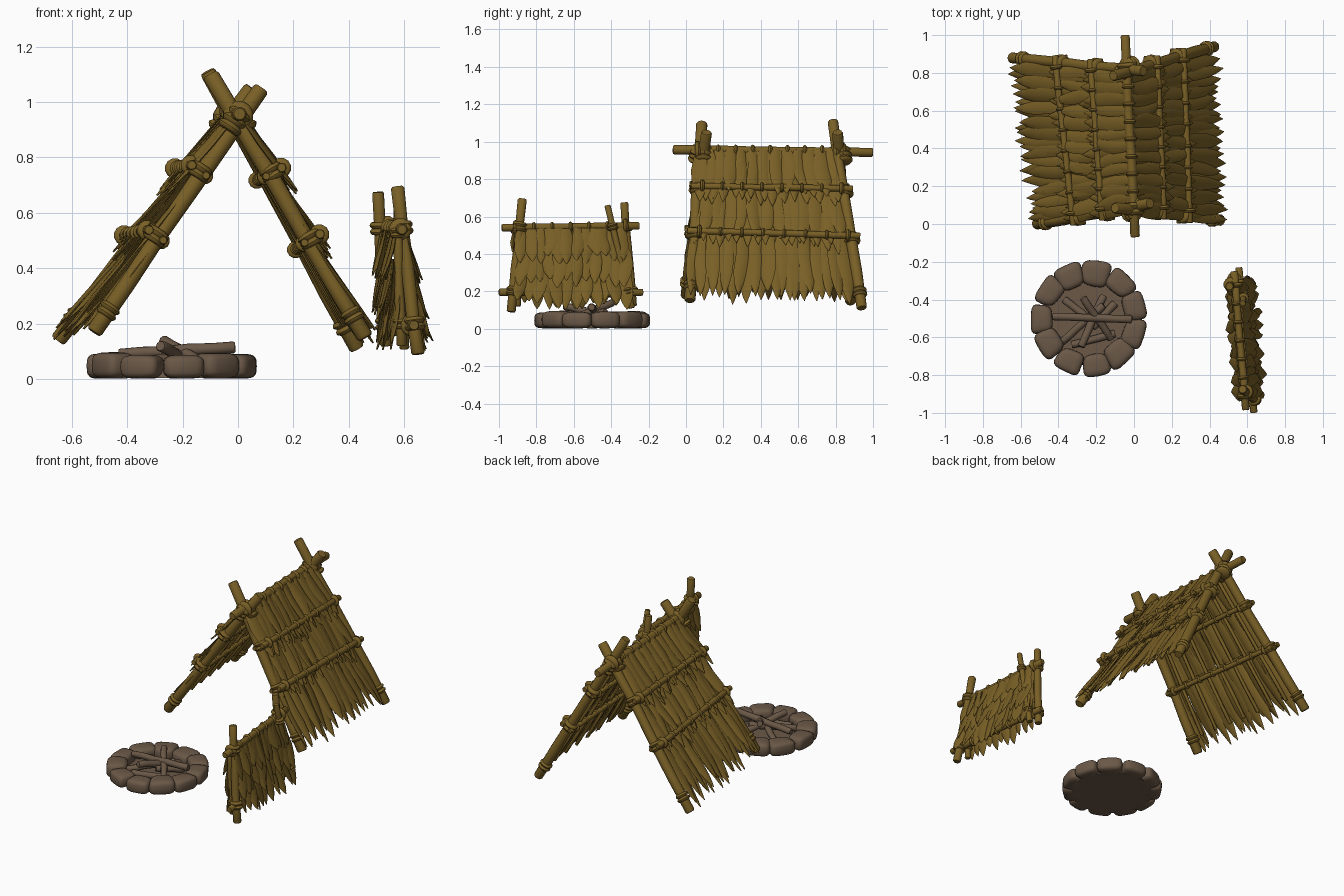
import bpy, bmesh, math, random
from mathutils import Vector as V

if "Cube" in bpy.data.objects:
    bpy.data.objects.remove(bpy.data.objects["Cube"])

random.seed(7)
R = random.uniform


def material(name, rgb):
    m = bpy.data.materials.new(name)
    m.diffuse_color = (*rgb, 1)
    m.use_nodes = True
    m.node_tree.nodes["Principled BSDF"].inputs["Base Color"].default_value = m.diffuse_color
    return m


WOOD = material("dry_straw_wood", (0.19, 0.115, 0.019))
STONE = material("grey_brown_stone", (0.145, 0.098, 0.063))


def finish(bm, name, mat, angle=45):
    bmesh.ops.recalc_face_normals(bm, faces=bm.faces)
    me = bpy.data.meshes.new(name)
    bm.to_mesh(me)
    bm.free()
    me.materials.append(mat)
    me.polygons.foreach_set("use_smooth", [True] * len(me.polygons))
    me.set_sharp_from_angle(angle=math.radians(angle))
    ob = bpy.data.objects.new(name, me)
    bpy.context.collection.objects.link(ob)
    return ob


def loft(bm, centres, u, w, sizes, n):
    """Skin elliptical rings with half sizes (along u, along w)."""
    rings = []
    for c, (a, b) in zip(centres, sizes):
        rings.append([bm.verts.new(c + u * a * math.cos(2 * math.pi * k / n)
                                   + w * b * math.sin(2 * math.pi * k / n)) for k in range(n)])
    for p, q in zip(rings, rings[1:]):
        for k in range(n):
            bm.faces.new((p[k], p[(k + 1) % n], q[(k + 1) % n], q[k]))
    bm.faces.new(rings[0])
    bm.faces.new(rings[-1])


def frame(d):
    u = d.orthogonal().normalized()
    return u, d.normalized().cross(u)


def pole(bm, a, b, r, n=12):
    a, b = V(a), V(b)
    d = b - a
    u, w = frame(d)
    e = min(0.3 * r / d.length, 0.1)
    cs, ss = [], []
    for t in (0, e, .2, .4, .6, .8, 1 - e, 1):
        wob = 0.12 * r if e < t < 1 - e else 0
        cs.append(a + d * t + u * R(-wob, wob) + w * R(-wob, wob))
        s = r * (0.82 if t in (0, 1) else R(.94, 1.06))
        ss.append((s, s))
    loft(bm, cs, u, w, ss, n)


def lash(bm, p, d, r, turns=2):
    """Rope binding of a few turns around a pole."""
    d = d.normalized()
    u, w = frame(d)
    step = r * 0.5
    cs, ss = [], []
    for i in range(turns * 4 + 1):
        s = r * (1.0 + 0.32 * math.sin(math.pi * (i % 4) / 4))
        cs.append(p + d * step * (i / 4 - turns / 2) * 1.6)
        ss.append((s, s))
    loft(bm, cs, u, w, ss, 12)


def leaf(bm, p0, p1, side, nrm, width, lift, thick=0.008):
    """Flattened, curved, pointed straw blade."""
    prof = ((0, .65), (.15, .85), (.4, 1), (.65, .95), (.82, .65), (.93, .33), (1, .05))
    bend = R(-.012, .012)
    tilt = R(-.3, .3)
    u = (side + nrm * tilt).normalized()
    w = (nrm - side * tilt).normalized()
    cs = [p0.lerp(p1, t) + nrm * lift * t ** 1.5 + side * bend * math.sin(t * 5) for t, _ in prof]
    loft(bm, cs, u, w, [(width * k, thick * (.4 + .6 * k)) for _, k in prof], 8)


# ---- Main shelter: crossed legs at both ends, ridge pole ----
RIDGE = (V((0.0, 0.08, 0.95)), V((-0.035, 0.82, 0.945)))
FEET = {-1: (V((-.52, 0, .17)), V((-.65, .88, .14))),
        1: (V((.46, .02, .15)), V((.43, .94, .11)))}
TOPS = {-1: (V((.085, .11, 1.05)), V((.05, .81, 1.05))),
        1: (V((-.10, .085, 1.10)), V((-.11, .785, 1.11)))}
bm = bmesh.new()
for s in (-1, 1):
    for e in (0, 1):
        mid = RIDGE[e] + V((0, .018 * s, 0))
        pole(bm, FEET[s][e], TOPS[s][e], .03)
        d = TOPS[s][e] - FEET[s][e]
        lash(bm, mid - d * .02, d, .036, 3)
finish(bm, "shelter_legs", WOOD)

bm = bmesh.new()
pole(bm, (.006, -.07, .957), (-.047, 1.0, .943), .025)
ridge_dir = RIDGE[1] - RIDGE[0]
for i in range(9):
    lash(bm, RIDGE[0] + ridge_dir * i / 8 + V((0, 0, .003)), ridge_dir, .026, 1)
for p in RIDGE:
    lash(bm, p, ridge_dir, .042, 2)
finish(bm, "ridge_pole", WOOD)


def slope(s, t, v, off=0.0):
    """Point on a roof slope: t down from the ridge, v front to back."""
    top = RIDGE[0].lerp(RIDGE[1], v)
    bot = FEET[s][0].lerp(FEET[s][1], v)
    return top.lerp(bot, t) + slope_normal(s) * off


def slope_normal(s):
    down = (FEET[s][0] + FEET[s][1] - RIDGE[0] - RIDGE[1])
    n = down.cross(ridge_dir).normalized()
    return n if n.z > 0 else -n


for s, label in ((-1, "left"), (1, "right")):
    nrm = slope_normal(s)
    # Thatch in three overlapping rows
    bm = bmesh.new()
    for t0, t1, base in ((.53, 1.0, .0), (.24, .65, .006), (.0, .36, .012)):
        for i in range(12):
            v = .03 + .89 * i / 11
            for layer in (0, 1):
                vv = v + layer * .035 - .015 + R(-.008, .008)
                te = t1 + R(-.035, .03) - layer * .03
                p0, p1 = slope(s, t0, vv, base + .008 * layer), slope(s, te, vv + R(-.012, .012), base + .008 * layer)
                side = (p1 - p0).cross(nrm).normalized()
                leaf(bm, p0, p1, side, nrm, R(.034, .046), R(.015, .045))
    finish(bm, label + "_thatch", WOOD, 60)
    # Battens outside and inside, with bindings
    bm = bmesh.new()
    for t in (.26, .56):
        for off, r in ((.042, .018), (-.022, .015)):
            a, b = slope(s, t, -.05, off), slope(s, t, 1.05, off)
            pole(bm, a, b, r)
            for i in range(8):
                lash(bm, a.lerp(b, .07 + .86 * i / 7), b - a, r * (1.55 if i in (0, 7) else 1.15), 1)
        for e in (0, 1):
            lash(bm, slope(s, t, e, .005), FEET[s][e] - RIDGE[e], .034, 2)
    finish(bm, label + "_battens", WOOD)
    # Thin rafters under the thatch
    bm = bmesh.new()
    for i in range(7):
        v = .1 + .8 * i / 6
        pole(bm, slope(s, .02, v, -.008), slope(s, .9, v, -.008), .011, 8)
    for e in (0, 1):
        lash(bm, slope(s, .9, e), FEET[s][e] - RIDGE[e], .031, 2)
    finish(bm, label + "_rafters", WOOD)

# ---- Small wind screen ----
T0, T1 = V((.53, -.25, .55)), V((.592, -.985, .54))
B0, B1 = V((.555, -.23, .195)), V((.635, -1.0, .195))
bm = bmesh.new()
for a, b, r in (((.505, -.33, .675), (.535, -.285, .12), .023),
                ((.575, -.42, .66), (.60, -.29, .11), .018),
                ((.575, -.875, .695), (.65, -.935, .09), .024),
                ((.575, -.91, .55), (.59, -.90, .12), .018)):
    pole(bm, a, b, r)
    for z in (.545, .2):
        a1, b1 = V(a), V(b)
        k = min(max((a1.z - z) / (a1.z - b1.z), .05), .95)
        lash(bm, a1.lerp(b1, k), b1 - a1, r * 1.25, 2)
finish(bm, "screen_posts", WOOD)

bm = bmesh.new()
for a, b in ((T0, T1), (B0, B1)):
    pole(bm, a, b, .02)
    for i in range(7):
        lash(bm, a.lerp(b, .1 + .8 * i / 6), b - a, .031 if i in (0, 6) else .022, 1)
finish(bm, "screen_rails", WOOD)

bm = bmesh.new()
along = (T1 - T0).normalized()
for s in (-1, 1):
    nrm = along.cross(V((0, 0, 1))).normalized() * s
    for f0, f1, off in ((.56, 1.05, .03), (.28, .76, .028), (.02, .45, .02)):
        for i in range(12):
            v = .13 + .73 * i / 11 + R(-.008, .008)
            top, bot = T0.lerp(T1, v), B0.lerp(B1, v) - V((0, 0, .045))
            p0 = top.lerp(bot, f0) + nrm * off
            p1 = top.lerp(bot, f1 + R(-.06, .07)) + nrm * (off + .012)
            leaf(bm, p0, p1, along, nrm, R(.032, .042), R(.015, .055), .007)
finish(bm, "screen_thatch", WOOD, 60)

# ---- Fire pit: ring of rounded stones, floor, firewood ----
C = V((-.24, -.5, 0))
bm = bmesh.new()
N = 11
for i in range(N):
    a = 2 * math.pi * (i + .5) / N + R(-.04, .04)
    rad = V((math.cos(a), math.sin(a), 0))
    tan = V((-rad.y, rad.x, 0))
    hr, ht, hz = R(.057, .068), R(.07, .08), R(.042, .048)
    mid = C + rad * (.308 - hr) + V((0, 0, hz + .002))
    new = bmesh.ops.create_uvsphere(bm, u_segments=20, v_segments=12, radius=1)["verts"]
    for v in new:
        q = [math.copysign(abs(c) ** .55, c) for c in v.co]
        m = 1 + .05 * math.sin(3 * q[0] + i) * math.cos(2 * q[1] + 2 * i)
        v.co = mid + rad * q[0] * hr * m + tan * q[1] * ht * m * (1 + .12 * q[0]) + V((0, 0, q[2] * hz))
finish(bm, "hearth_stones", STONE, 60)

bm = bmesh.new()
loft(bm, [C + V((0, 0, .004)), C + V((0, 0, .03))], V((1, 0, 0)), V((0, 1, 0)), [(.25, .25), (.24, .24)], 32)
finish(bm, "hearth_floor", STONE)

bm = bmesh.new()
for a, b in (((-.43, -.49, .09), (-.01, -.505, .115)),
             ((-.16, -.38, .06), (-.28, -.65, .12)),
             ((-.27, -.39, .14), (-.12, -.61, .05)),
             ((-.16, -.43, .09), (-.39, -.63, .05)),
             ((-.37, -.40, .05), (-.22, -.52, .08)),
             ((-.10, -.42, .05), (-.22, -.55, .07)),
             ((-.33, -.64, .05), (-.10, -.58, .05))):
    pole(bm, a, b, .021, 9)
finish(bm, "firewood", STONE)
